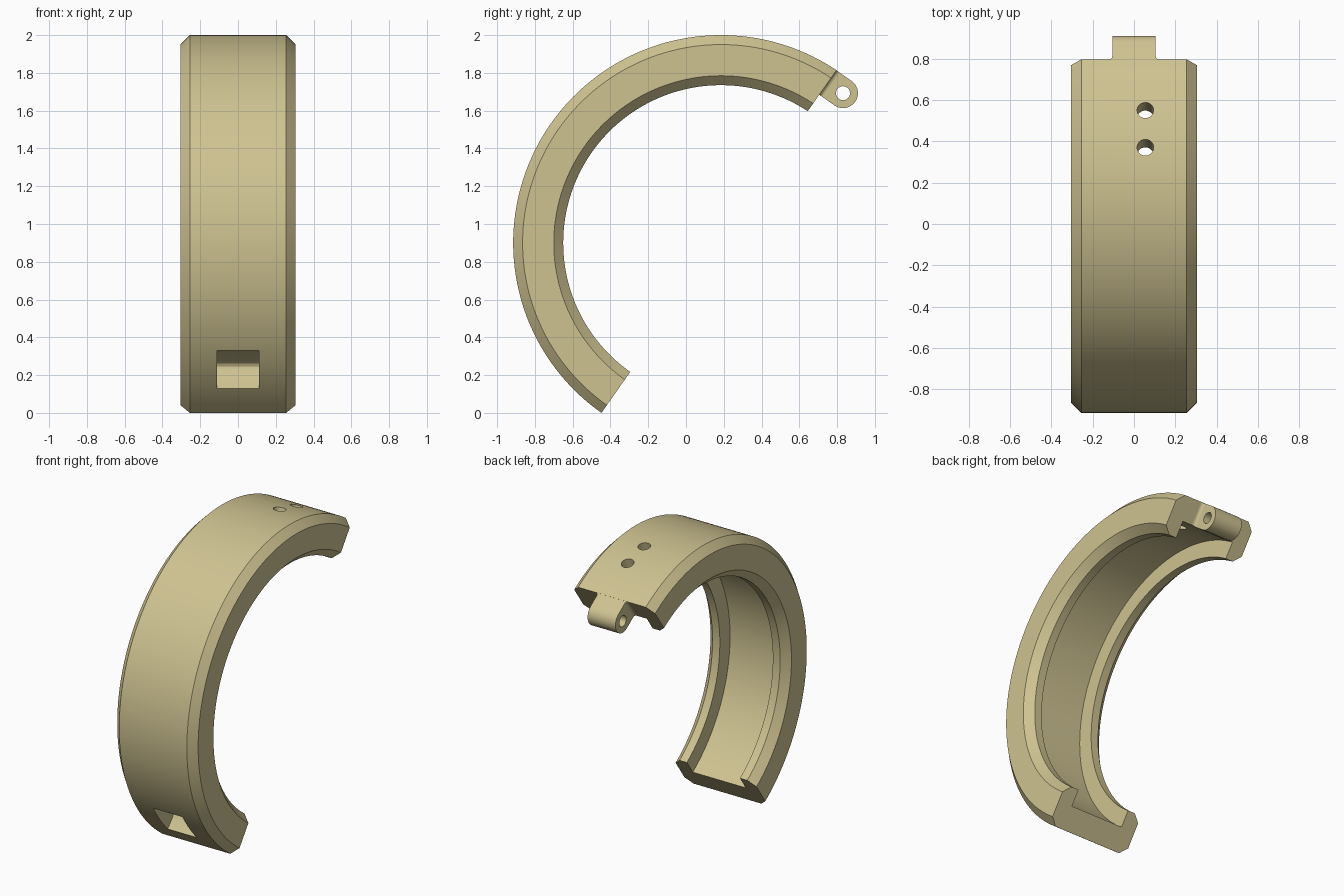
import bpy, bmesh, math
from mathutils import Vector

if "Cube" in bpy.data.objects:
    bpy.data.objects.remove(bpy.data.objects["Cube"])

CY, CZ = 0.185, 0.90          # ring centre
A0 = math.radians(54.9)       # direction of the split plane
T = Vector((0, math.sin(A0), -math.cos(A0)))   # away from the hinge end
N = Vector((0, math.cos(A0), math.sin(A0)))    # outward along the split plane
C = Vector((0, CY, CZ))

mat = bpy.data.materials.new("khaki")
mat.diffuse_color = (0.62, 0.545, 0.285, 1)
mat.use_nodes = True
mat.node_tree.nodes["Principled BSDF"].inputs["Base Color"].default_value = mat.diffuse_color


def make(name, bm):
    bmesh.ops.recalc_face_normals(bm, faces=bm.faces)
    me = bpy.data.meshes.new(name)
    bm.to_mesh(me)
    bm.free()
    me.materials.append(mat)
    ob = bpy.data.objects.new(name, me)
    bpy.context.collection.objects.link(ob)
    return ob


def prism(name, pts, vec):
    """Extrude a closed outline along a vector."""
    bm = bmesh.new()
    a = [bm.verts.new(p) for p in pts]
    b = [bm.verts.new(Vector(p) + Vector(vec)) for p in pts]
    bm.faces.new(a)
    bm.faces.new(b[::-1])
    for i in range(len(a)):
        j = (i + 1) % len(a)
        bm.faces.new((a[i], a[j], b[j], b[i]))
    return make(name, bm)


def rod(name, centre, u, v, radius, vec, n=32):
    """Cylinder from a circle in the u, v plane."""
    pts = [centre + radius * (u * math.cos(k * math.tau / n) + v * math.sin(k * math.tau / n))
           for k in range(n)]
    return prism(name, pts, vec)


def cut(ob, cutter):
    mod = ob.modifiers.new("cut", 'BOOLEAN')
    mod.operation, mod.solver, mod.object = 'DIFFERENCE', 'EXACT', cutter
    bpy.context.view_layer.objects.active = ob
    bpy.ops.object.modifier_apply(modifier=mod.name)
    bpy.data.objects.remove(cutter)


def smooth(ob):
    bpy.ops.object.select_all(action='DESELECT')
    ob.select_set(True)
    bpy.context.view_layer.objects.active = ob
    bpy.ops.object.shade_smooth_by_angle(angle=math.radians(25))


# Half ring: chamfered channel section (x, radius) swept through half a turn
half = [(0.20, 0.945), (0.20, 0.835), (0.255, 0.835), (0.305, 0.885),
        (0.305, 1.05), (0.255, 1.10)]
section = half + [(-x, r) for x, r in reversed(half)]
STEPS = 120
bm = bmesh.new()
rings = []
for k in range(STEPS + 1):
    ring = []
    for x, r in section:
        start = A0 + math.asin(0.025 / r)      # hinge end is set back slightly
        a = start + (A0 + math.pi - start) * k / STEPS
        ring.append(bm.verts.new((x, CY + r * math.cos(a), CZ + r * math.sin(a))))
    rings.append(ring)
for p, q in zip(rings, rings[1:]):
    for i in range(len(section)):
        j = (i + 1) % len(section)
        bm.faces.new((p[i], p[j], q[j], q[i]))
bm.faces.new(rings[0])
bm.faces.new(rings[-1][::-1])
body = make("half_ring", bm)

# Latch pocket near the lower end
pocket = [(-0.605, 0.125), (-0.555, 0.18), (-0.527, 0.225), (-0.524, 0.245),
          (-0.532, 0.262), (-0.55, 0.275), (-0.756, 0.33), (-0.85, 0.33), (-0.75, 0.10)]
cut(body, prism("pocket_cutter", [(-0.11, y, z) for y, z in pocket], (0.22, 0, 0)))

# Two parallel pin holes near the hinge end
d = math.radians(75.5)
axis = Vector((0, math.cos(d), math.sin(d)))
side = Vector((0, -math.sin(d), math.cos(d)))
for deg in (70.6, 80.3):
    a = math.radians(deg)
    p = Vector((0.055, CY + 1.1 * math.cos(a), CZ + 1.1 * math.sin(a)))
    cut(body, rod("hole_cutter", p - axis * 0.3, Vector((1, 0, 0)), side, 0.04, axis * 0.5))
smooth(body)

# Hinge tab with rounded end and pivot hole
W, R = 0.105, 0.079
pivot = C + N * 1.02 + T * 0.073
left = Vector((-W, 0, 0))
arc = [pivot + left + R * (N * math.cos(k * math.pi / 24) + T * math.sin(k * math.pi / 24))
       for k in range(25)]
base = [C + left + N * n - T * 0.03 for n in (1.02 - R, 1.02 + R)]
tab = prism("hinge_tab", arc + base, (2 * W, 0, 0))
cut(tab, rod("pivot_cutter", pivot + left * 2, N, T, 0.037, (4 * W, 0, 0)))
smooth(tab)

# Small fillets where the tab meets the ring
F = 0.02
for s in (-1, 1):
    pts = [(W - 0.003, -0.03), (W + F, -0.03)]
    pts += [(W + F - F * math.sin(k * math.pi / 12), -0.025 + F - F * math.cos(k * math.pi / 12))
            for k in range(7)]
    pts += [(W - 0.003, -0.025 + F)]
    fillet = prism("tab_fillet", [C + Vector((s * x, 0, 0)) + T * t + N * 0.945 for x, t in pts],
                   N * 0.152)
    smooth(fillet)
